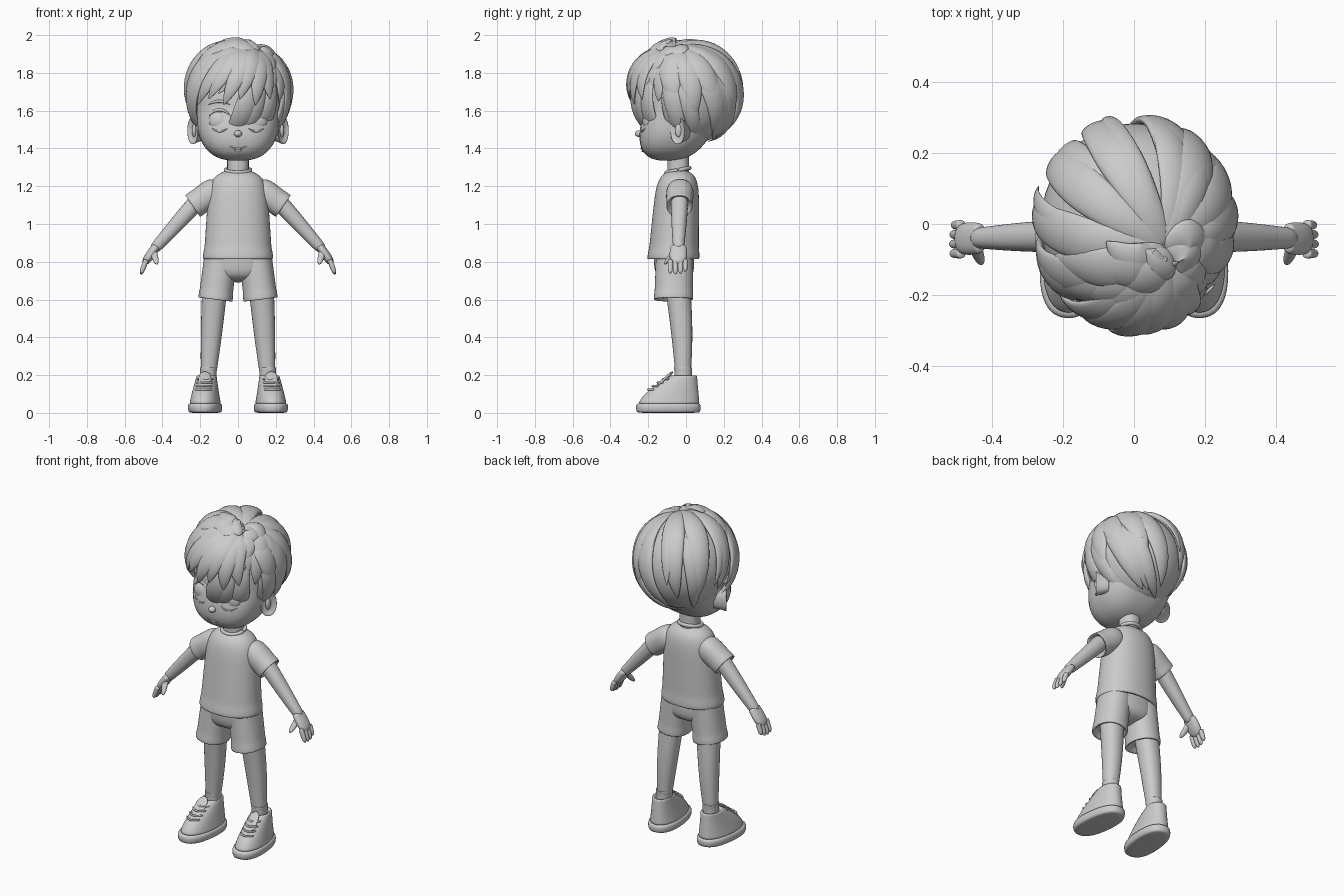
import bpy, bmesh, math, random
from mathutils import Vector

random.seed(4)
if "Cube" in bpy.data.objects:
    bpy.data.objects.remove(bpy.data.objects["Cube"])

GREY = (.6, .6, .6, 1)
clay = bpy.data.materials.new("clay_grey")
clay.use_nodes = True
clay.diffuse_color = GREY
clay.node_tree.nodes["Principled BSDF"].inputs["Base Color"].default_value = GREY


def vec(x, y, z):
    return Vector((x, y, z))


def lerp(start, end, t):
    return start + (end - start) * t


def arch(t):
    return math.sin(math.pi * t)


RIGHT, BACK, UP = vec(1, 0, 0), vec(0, 1, 0), vec(0, 0, 1)


def finish(name, bm, mirror=False, smooth=True):
    bmesh.ops.recalc_face_normals(bm, faces=bm.faces)
    mesh = bpy.data.meshes.new(name)
    bm.to_mesh(mesh)
    bm.free()
    mesh.materials.append(clay)
    for face in mesh.polygons:
        face.use_smooth = True
    part = bpy.data.objects.new(name, mesh)
    bpy.context.scene.collection.objects.link(part)
    if mirror:
        part.modifiers.new("Mirror", 'MIRROR').use_mirror_merge = False
    if smooth:
        part.modifiers.new("Smooth", 'SUBSURF')


def loft(name, sections, sides=20, power=2.2, mirror=False):
    """Skin superellipse sections given as centre, side axis and depth axis."""
    bm = bmesh.new()
    rings = []
    for centre, side, depth in sections:
        ring = []
        for i in range(sides):
            c, s = math.cos(math.tau * i / sides), math.sin(math.tau * i / sides)
            x = math.copysign(abs(c) ** (2 / power), c)
            y = math.copysign(abs(s) ** (2 / power), s)
            ring.append(bm.verts.new(centre + side * x + depth * y))
        rings.append(ring)
    for low, high in zip(rings, rings[1:]):
        for i in range(sides):
            bm.faces.new((low[i - 1], low[i], high[i], high[i - 1]))
    bm.faces.new(rings[0])
    bm.faces.new(rings[-1])
    finish(name, bm, mirror)


def limb(name, start, end, width, tip, depth=1, belly=0, bow=0, facing=BACK,
         round_start=0, round_end=0, hem=False, steps=10, **options):
    """Tapered body part; it can swell, bow, round its ends or end in an open hem."""
    side = (end - start).cross(facing).normalized()
    sections = []

    def add(t, scale=1.0):
        r = (lerp(width, tip, t) + belly * arch(t)) * scale
        if round_start:
            r *= max(.1, math.sqrt(1 - (1 - t) ** round_start))
        if round_end:
            r *= max(.1, math.sqrt(1 - t ** round_end))
        sections.append((start.lerp(end, t) + BACK * bow * arch(t), side * r, facing * r * depth))

    for i in range(steps + 1):
        add(i / steps, 1.03 if hem and i > steps - 2 else 1)
    if hem:
        add(1)
        add(1, .85)
        add(.85, .8)
    loft(name, sections, **options)


def strand(name, path, normals, widths, flat=1, **options):
    """Curved ribbon or cord along a path, flattened along its normals."""
    sections = []
    last = len(path) - 1
    for i, point in enumerate(path):
        along = (path[min(i + 1, last)] - path[max(i - 1, 0)]).normalized()
        side = along.cross(normals[i]).normalized()
        sections.append((point, side * widths[i], side.cross(along) * widths[i] * flat))
    loft(name, sections, sides=10, **options)


def ball(name, centre, radii, power=2, shape=None, mirror=False):
    bm = bmesh.new()
    bmesh.ops.create_uvsphere(bm, u_segments=40, v_segments=28, radius=1)
    for v in bm.verts:
        v.co *= sum(abs(k) ** power for k in v.co) ** (-1 / power)
        v.co = centre + v.co * radii
        if shape:
            v.co = shape(v.co)
    finish(name, bm, mirror, smooth=False)


# Vector * Vector is a dot product, so stretching is done per axis
def stretch(direction, radii):
    return Vector([a * b for a, b in zip(direction, radii)])


def blob(name, centre, radii, **options):
    ball(name, Vector(), 1, shape=lambda co: centre + stretch(co, radii), **options)


# Head: rounded block whose jaw leans forward
SKULL, SKULL_SIZE, SKULL_POWER = vec(0, -.02, 1.6), vec(.22, .2, .265), 2.6


def jaw(z):
    return BACK * -.3 * max(0, SKULL.z - z)


def head_shape(co):
    point = SKULL + stretch(co, SKULL_SIZE)
    return point + jaw(point.z)


ball("head", Vector(), 1, power=SKULL_POWER, shape=head_shape)


def on_face(x, z):
    rest = 1 - abs(x / SKULL_SIZE.x) ** SKULL_POWER - abs((z - SKULL.z) / SKULL_SIZE.z) ** SKULL_POWER
    y = SKULL.y - SKULL_SIZE.y * max(0, rest) ** (1 / SKULL_POWER)
    return vec(x, y, z) + jaw(z)


def face_arc(name, x, z, half, rise, thick, mirror=False):
    steps = [i / 5 - 1 for i in range(11)]
    path = [on_face(x + half * t, z + rise * (1 - t * t)) for t in steps]
    strand(name, path, [BACK] * 11, [thick * (1.1 - t * t) for t in steps], mirror=mirror)


# Facial features
blob("eyeball", vec(.097, -.195, 1.545), vec(.058, .035, .054), mirror=True)
face_arc("upper_eyelid", .097, 1.57, half=.06, rise=.035, thick=.008, mirror=True)
face_arc("lower_eyelid", .097, 1.51, half=.045, rise=-.02, thick=.005, mirror=True)
face_arc("eyebrow", .1, 1.63, half=.06, rise=.02, thick=.008, mirror=True)
face_arc("mouth", 0, 1.412, half=.045, rise=-.014, thick=.005)
face_arc("lower_lip", 0, 1.39, half=.02, rise=-.003, thick=.006)
blob("nose", vec(0, -.247, 1.478), vec(.021, .024, .018))

# Ears: cups facing outward and forward
ear, outward = vec(.22, -.03, 1.495), vec(.8, -.6, 0)
limb("ear", ear - outward * .05, ear + outward * .025, width=.05, tip=.072, depth=.65,
     facing=vec(.6, .8, 0), hem=True, mirror=True)
blob("ear_fold", ear + outward * .015, vec(.012, .02, .035), mirror=True)

# Hair volume, tucked inside the head below the hairline
HAIR, HAIR_SIZE = vec(0, 0, 1.69), vec(.262, .283, .272)
CROWN = vec(.34, -.25, .9).normalized()


def hairline(rearward):
    t = min(1, max(0, (rearward + .75) / .85))
    return lerp(1.74, 1.41, t * t)


def cap_shape(co):
    point = HAIR + stretch(co, HAIR_SIZE)
    rearward = co.y / max(.01, math.hypot(co.x, co.y))
    return point if point.z > hairline(rearward) else HAIR.lerp(point, .7)


ball("hair_cap", Vector(), 1, shape=cap_shape)


def lock(angle, tip_z, width, lift, flick, bend, start=0):
    """Pointed lock running over the hair volume from the crown to its tip."""
    height = max(-.95, min(.95, (tip_z - HAIR.z) / HAIR_SIZE.z))
    reach = math.sqrt(1 - height * height)
    tip = vec(math.cos(angle) * reach, math.sin(angle) * reach, height)
    side = CROWN.cross(tip).normalized()
    path, normals, widths = [], [], []
    for i in range(12):
        t = i / 11
        s = lerp(start, 1, t)
        way = (CROWN.slerp(tip, s) + side * bend * arch(s)).normalized()
        path.append(HAIR + stretch(way, HAIR_SIZE) * (.97 + lift * arch(t) + flick * t ** 3))
        normals.append(way)
        widths.append(width * (min(1, .35 + 1.5 * t) * (1 - t ** 3) ** .8 + .015))
    strand("hair_lock", path, normals, widths, flat=.38, power=1.7, mirror=False)


def hair_row(count, shift, drop, width, **style):
    for i in range(count):
        angle = math.tau * (i + shift) / count + random.uniform(-.08, .08)
        tip_z = hairline(math.sin(angle)) + drop + random.uniform(-.03, .03)
        lock(angle, tip_z, width * random.uniform(.85, 1.15), bend=random.uniform(.02, .18), **style)


hair_row(26, shift=0, drop=-.05, width=.055, lift=.03, flick=.02, start=.15)
hair_row(19, shift=.5, drop=.05, width=.066, lift=.06, flick=.07, start=.08)
hair_row(13, shift=.2, drop=.17, width=.068, lift=.07, flick=.09)
hair_row(7, shift=.1, drop=.25, width=.05, lift=.08, flick=.14)

# Fringe sweeping over the forehead
for i in range(6):
    t = i / 5
    lock(lerp(-2.5, -.9, t), 1.63 + .03 * (i % 2), width=.062, lift=lerp(.08, .12, arch(t)),
         flick=.08, bend=lerp(.14, -.12, t))

# Neck and shirt
limb("neck", vec(0, -.04, 1.24), vec(0, -.04, 1.4), width=.058, tip=.058)
limb("shirt_body", vec(0, -.04, 1.3), vec(0, -.067, .815), width=.15, tip=.182, depth=.74,
     round_start=10, hem=True, steps=16, sides=32)
turns = [math.tau * i / 24 for i in range(25)]
strand("collar", [vec(.066 * math.cos(a), .062 * math.sin(a) - .042, .012 * math.sin(a) + 1.285) for a in turns],
       [UP] * 25, [.011] * 25)
limb("sleeve", vec(.08, -.03, 1.205), vec(.24, -.035, 1.095), width=.08, tip=.068,
     round_start=6, hem=True, mirror=True)

# Arms and hands
limb("arm", vec(.18, -.033, 1.16), vec(.45, -.04, .86), width=.048, tip=.028, belly=.003, mirror=True)
limb("palm", vec(.43, -.04, .885), vec(.5, -.042, .785), width=.022, tip=.021, depth=1.9,
     belly=.003, round_end=8, mirror=True)
for i, finger in enumerate(("index", "middle", "ring", "little")):
    knuckle = vec(.485, lerp(-.083, -.003, i / 3), .812)
    reach = vec(.03, 0, -.08) * (1 - .05 * (i - 1) ** 2)
    limb(finger + "_finger", knuckle, knuckle + reach, width=.014, tip=.013, round_end=6, mirror=True)
limb("thumb", vec(.45, -.055, .86), vec(.428, -.112, .785), width=.02, tip=.014, round_end=6, mirror=True)

# Shorts
limb("shorts_hips", vec(0, -.065, .86), vec(0, -.06, .69), width=.174, tip=.17, depth=.62, round_end=6, sides=28)
limb("shorts_leg", vec(.09, -.06, .84), vec(.12, -.066, .6), width=.088, tip=.09, depth=1.14, hem=True, mirror=True)

# Legs and socks
limb("leg", vec(.122, -.045, .68), vec(.16, -.015, .15), width=.068, tip=.037, belly=.004, bow=.008, mirror=True)
limb("sock", vec(.158, -.015, .15), vec(.157, -.015, .24), width=.042, tip=.044, depth=1.08, hem=True, mirror=True)

# Shoes, toes turned slightly out
ANKLE = vec(.165, 0, 0)
ACROSS, ALONG = vec(1, .1, 0), vec(-.1, 1, 0)


def shoe_ring(z, width, toe, heel):
    return ANKLE + UP * z + ALONG * (toe + heel) / 2, ACROSS * width, ALONG * (heel - toe) / 2


def instep(t):
    return lerp(-.255, -.075, t ** 1.6), lerp(.04, .2, t)


loft("shoe_sole", [shoe_ring(z, .09 - inset, inset - .267, .08 - inset) for z, inset in
                   ((0, .015), (.002, .006), (.025, 0), (.048, .003), (.052, .015))],
     sides=28, power=2.4, mirror=True)
upper = []
for i in range(11):
    t = i / 10
    toe, z = instep(t)
    upper.append(shoe_ring(z, lerp(.083, .052, t), toe, lerp(.073, .058, t)))
upper.append(shoe_ring(.2, .042, -.065, .045))
upper.append(shoe_ring(.18, .04, -.06, .04))
loft("shoe_upper", upper, sides=28, mirror=True)
limb("shoe_tongue", vec(.18, -.15, .14), vec(.172, -.07, .22), width=.034, tip=.034, depth=.4,
     round_end=6, mirror=True)
for i in range(4):
    toe, z = instep(lerp(.5, .85, i / 3))
    middle = ANKLE + UP * (z + .004) + ALONG * (toe + .025)
    limb("shoe_lace", middle - RIGHT * .045, middle + RIGHT * .045, width=.006, tip=.006, bow=-.03,
         sides=8, mirror=True)
